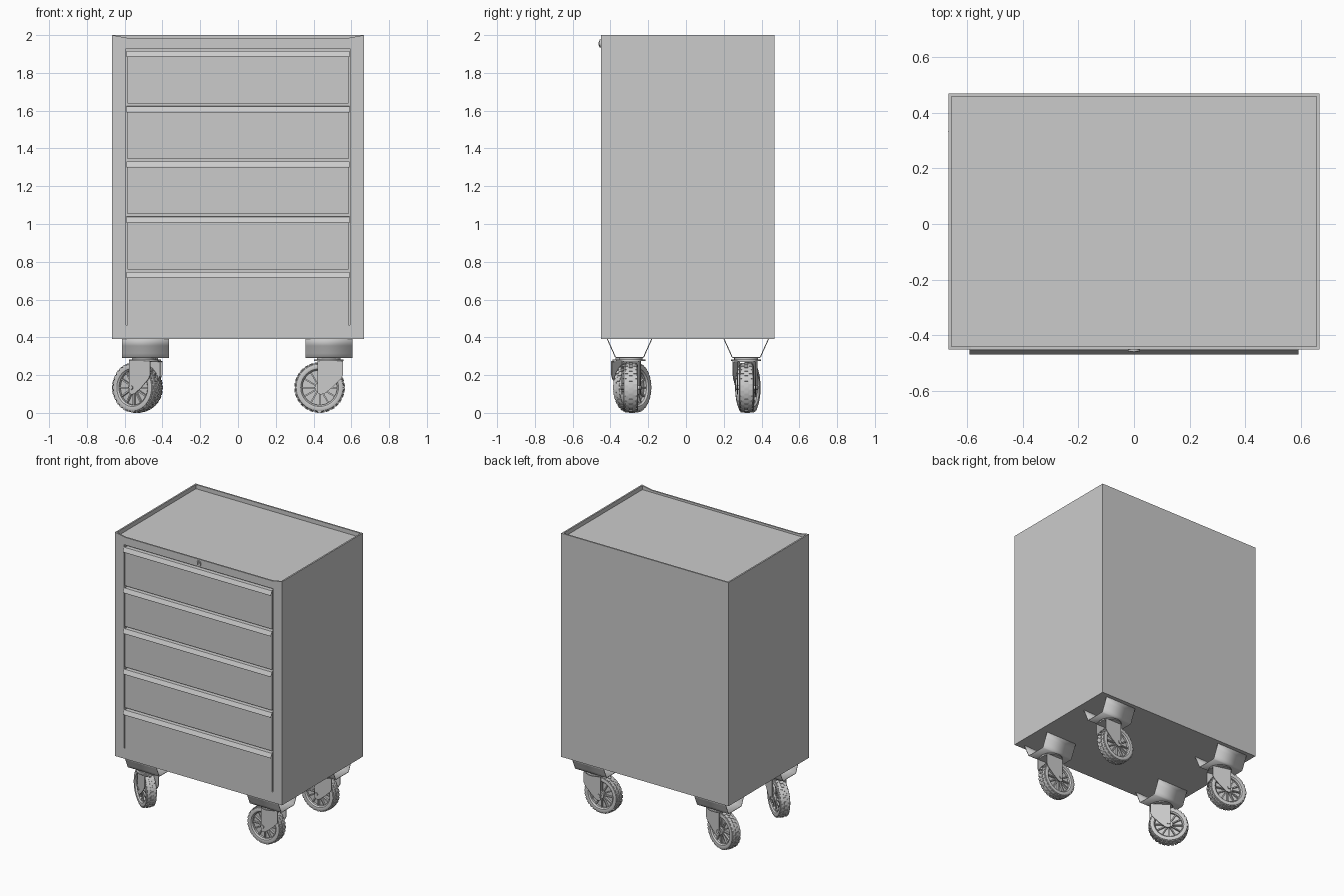
import bpy, bmesh
from math import pi, cos, sin, radians
from mathutils import Matrix, Vector

if "Cube" in bpy.data.objects:
    bpy.data.objects.remove(bpy.data.objects["Cube"])

I = Matrix.Identity(4)


def finish(name, bm, m=I, smooth=False, normals=True):
    if normals:
        bmesh.ops.recalc_face_normals(bm, faces=bm.faces[:])
    me = bpy.data.meshes.new(name)
    bm.to_mesh(me)
    bm.free()
    ob = bpy.data.objects.new(name, me)
    bpy.context.collection.objects.link(ob)
    ob.matrix_world = m
    if smooth:
        bpy.ops.object.select_all(action='DESELECT')
        ob.select_set(True)
        bpy.context.view_layer.objects.active = ob
        bpy.ops.object.shade_smooth_by_angle(angle=radians(35))
    return ob


def add_box(bm, x0, x1, y0, y1, z0, z1, m=I):
    t = m @ Matrix.Translation(((x0 + x1) / 2, (y0 + y1) / 2, (z0 + z1) / 2))
    bmesh.ops.create_cube(bm, size=1, matrix=t @ Matrix.Diagonal((x1 - x0, y1 - y0, z1 - z0, 1)))


def box(name, *d, m=I):
    bm = bmesh.new()
    add_box(bm, *d)
    return finish(name, bm, m)


def add_cyl(bm, r, depth, m, n=32):
    bmesh.ops.create_cone(bm, cap_ends=True, segments=n, radius1=r, radius2=r, depth=depth, matrix=m)


def add_prism(bm, pts, y0, y1):
    # outline in x/z, pushed from y0 to y1
    f = bm.faces.new([bm.verts.new((x, y0, z)) for x, z in pts])
    g = bmesh.ops.extrude_face_region(bm, geom=[f])['geom']
    bmesh.ops.translate(bm, vec=(0, y1 - y0, 0), verts=[v for v in g if isinstance(v, bmesh.types.BMVert)])


def sheet(name, pts, x0, x1, m=I, smooth=False):
    # open strip with a y/z profile, running along x
    bm = bmesh.new()
    a = [bm.verts.new((x0, y, z)) for y, z in pts]
    b = [bm.verts.new((x1, y, z)) for y, z in pts]
    for i in range(len(pts) - 1):
        bm.faces.new((a[i], a[i + 1], b[i + 1], b[i]))
    return finish(name, bm, m, smooth, normals=False)


def add_lathe(bm, prof, n):
    # closed profile of (radius, y) turned about the y axis
    rings = [[bm.verts.new((r * cos(2 * pi * k / n), y, r * sin(2 * pi * k / n))) for r, y in prof]
             for k in range(n)]
    for k in range(n):
        p, q = rings[k], rings[(k + 1) % n]
        for i in range(len(prof)):
            j = (i + 1) % len(prof)
            bm.faces.new((p[i], p[j], q[j], q[i]))


# Cabinet body with a shallow tray top, lowered front lip and drawer opening
W, YF, YB = 0.666, -0.45, 0.468
body = box("cabinet_body", -W, W, YF, YB, 0.39, 2.0)
cutters = [box("tray_cutter", -W + .011, W - .011, YF + .011, YB - .011, 1.97, 2.1),
           box("drawer_opening_cutter", -.592, .592, -.6, -.425, .465, 1.93)]
bm = bmesh.new()
add_prism(bm, [(-.72, 2.01), (-.585, 1.985), (.585, 1.985), (.72, 2.01)], -.5, -.436)
cutters.append(finish("front_lip_cutter", bm))
bpy.context.view_layer.objects.active = body
for c in cutters:
    c.hide_render = True
    mod = body.modifiers.new("cut", 'BOOLEAN')
    mod.object = c
    mod.solver = 'EXACT'
    bpy.ops.object.modifier_apply(modifier=mod.name)
    bpy.data.objects.remove(c)

# Drawers with sloping sheet pulls
for i in range(5):
    top = 1.915 - i * 0.2925
    bottom = top - 0.278 if i < 4 else 0.465
    box(f"drawer_front_{i + 1}", -.584, .584, YF, -.425, bottom, top)
    sheet(f"drawer_pull_{i + 1}", [(-.468, top - .031), (-.468, top - .026), (-.455, top), (YF, top + .001)],
          -.59, .59)

# Lock
ry = Matrix.Rotation(pi / 2, 4, 'X')
bm = bmesh.new()
add_cyl(bm, .021, .01, Matrix.Translation((0, -.452, 1.955)) @ ry, 24)
add_cyl(bm, .014, .012, Matrix.Translation((0, -.454, 1.955)) @ ry, 24)
add_box(bm, -.002, .002, -.462, -.455, 1.946, 1.964)
finish("lock", bm, smooth=True)


def caster(label, bx, by, px, py, ang):
    # Mounting channel, fixed square to the cabinet
    half = [(.070, .29), (.078, .296), (.086, .315), (.104, .355), (.12, .39)]
    prof = [(-y, z) for y, z in reversed(half)] + half
    br = sheet(label + "_mount_channel", prof, -.124, .124, Matrix.Translation((bx, by, 0)), True)
    mod = br.modifiers.new("thickness", 'SOLIDIFY')
    mod.thickness = .005

    m = Matrix.Translation((px, py, 0)) @ Matrix.Rotation(radians(ang), 4, 'Z')
    # Swivel plates
    bm = bmesh.new()
    add_cyl(bm, .078, .008, Matrix.Translation((0, 0, .278)))
    add_cyl(bm, .062, .010, Matrix.Translation((0, 0, .286)))
    finish(label + "_swivel", bm, m, True)
    # Fork cheeks, crown and axle
    bm = bmesh.new()
    cheek = [(-.058, .27), (.076, .27), (.076, .20), (.066, .18), (.02, .135),
             (-.022, .102), (-.042, .097), (-.058, .105)]
    for s in (-1, 1):
        add_prism(bm, cheek, s * .045, s * .050)
    add_box(bm, -.058, .076, -.05, .05, .269, .275)
    add_cyl(bm, .012, .112, Matrix.Translation((-.045, 0, .134)) @ ry, 12)
    finish(label + "_fork", bm, m, True)

    wm = m @ Matrix.Translation((-.048, 0, .134))
    # Tyre with staggered tread blocks
    bm = bmesh.new()
    side = [(.092, .027), (.100, .036), (.114, .039), (.124, .035), (.130, .022)]
    add_lathe(bm, side + [(r, -y) for r, y in reversed(side)], 40)
    for row, y in enumerate((-.023, 0, .023)):
        for k in range(28):
            a = Matrix.Rotation(2 * pi * (k + .5 * (row % 2)) / 28, 4, 'Y')
            add_box(bm, .122, .134 if row == 1 else .131, y - .009, y + .009, -.010, .010, a)
    finish(label + "_tyre", bm, wm, True)
    # Wheel disc, spokes and hub
    bm = bmesh.new()
    add_cyl(bm, .094, .024, ry, 40)
    add_cyl(bm, .026, .076, ry, 24)
    for k in range(12):
        add_box(bm, .02, .095, -.026, .026, -.004, .004, Matrix.Rotation(2 * pi * k / 12, 4, 'Y'))
    finish(label + "_wheel_disc", bm, wm, True)


# Four swivel casters, each turned its own way
caster("front_left_caster", -.49, -.299, -.50, -.312, -35)
caster("front_right_caster", .482, -.299, .48, -.292, 0)
caster("rear_left_caster", -.49, .319, -.486, .315, -15)
caster("rear_right_caster", .482, .319, .48, .320, 0)
